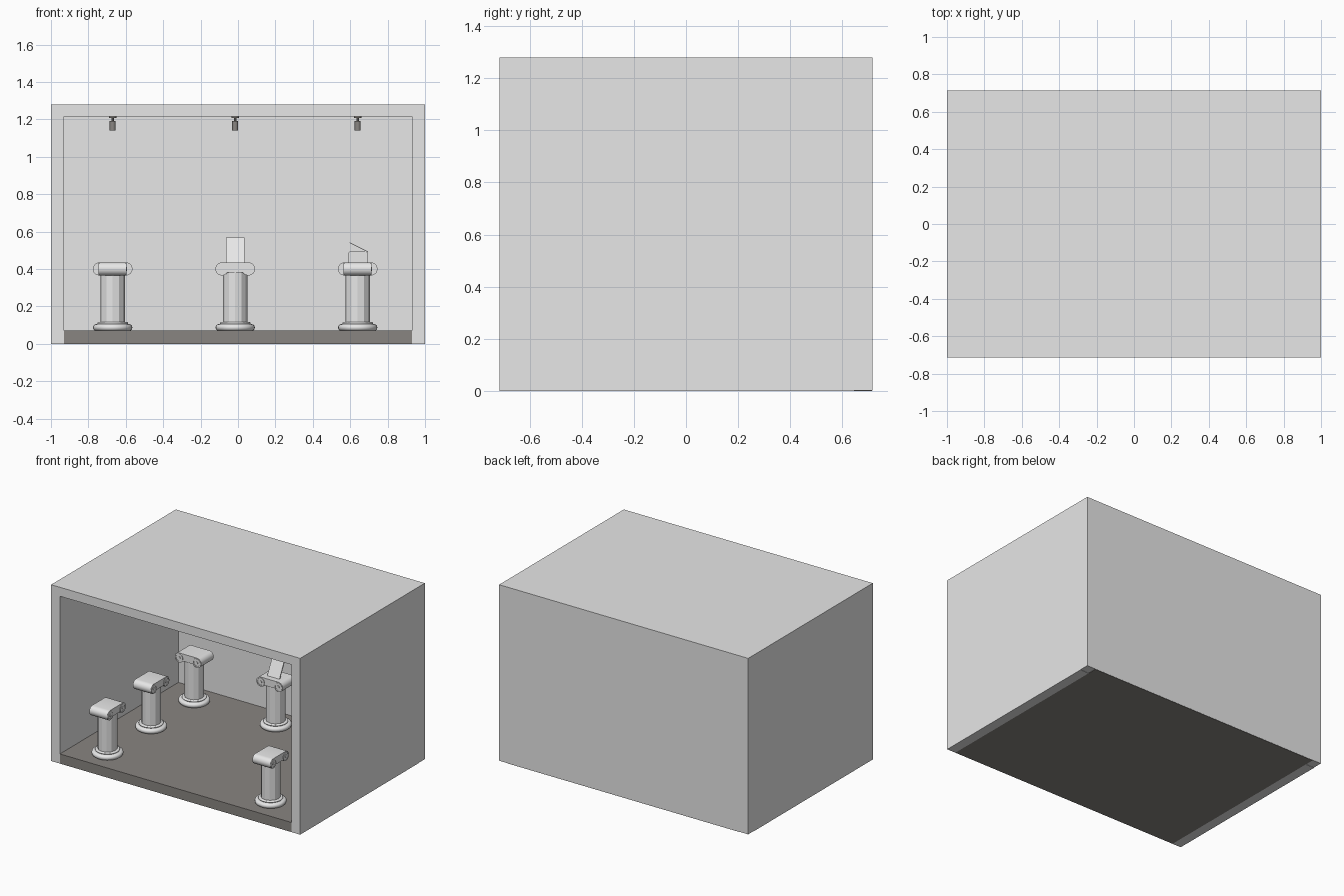
import bpy, bmesh
from math import sin, cos, pi, radians
from mathutils import Matrix, Vector

old = bpy.data.objects.get("Cube")
if old:
    bpy.data.objects.remove(old, do_unlink=True)


def material(name, rgb):
    m = bpy.data.materials.new(name)
    m.use_nodes = True
    m.diffuse_color = (*rgb, 1)
    m.node_tree.nodes["Principled BSDF"].inputs["Base Color"].default_value = (*rgb, 1)
    return m


WHITE = material("plaster_white", (0.8, 0.8, 0.8))
BROWN = material("dark_warm_grey", (0.25, 0.235, 0.22))


def finish(name, bm, mat, matrix=Matrix(), smooth=None):
    bmesh.ops.recalc_face_normals(bm, faces=bm.faces)
    me = bpy.data.meshes.new(name)
    bm.to_mesh(me)
    bm.free()
    me.materials.append(mat)
    ob = bpy.data.objects.new(name, me)
    bpy.context.collection.objects.link(ob)
    ob.matrix_world = matrix
    if smooth:
        bpy.ops.object.select_all(action='DESELECT')
        ob.select_set(True)
        bpy.context.view_layer.objects.active = ob
        bpy.ops.object.shade_smooth_by_angle(angle=radians(smooth))
    return ob


def prism(name, outline, y0, y1, mat, matrix=Matrix(), smooth=None):
    """Extrude an x-z outline along y."""
    bm = bmesh.new()
    face = bm.faces.new([bm.verts.new((x, y0, z)) for x, z in outline])
    new = bmesh.ops.extrude_face_region(bm, geom=[face])["geom"]
    verts = [v for v in new if isinstance(v, bmesh.types.BMVert)]
    bmesh.ops.translate(bm, verts=verts, vec=(0, y1 - y0, 0))
    return finish(name, bm, mat, matrix, smooth)


def box(name, x, y, z, mat, matrix=Matrix()):
    outline = [(x[0], z[0]), (x[1], z[0]), (x[1], z[1]), (x[0], z[1])]
    return prism(name, outline, y[0], y[1], mat, matrix)


def lathe(name, profile, sides, mat, matrix=Matrix(), smooth=None):
    """Revolve (radius, z) points about z, capping both ends."""
    bm = bmesh.new()
    rings = [[bm.verts.new((r * cos(2 * pi * i / sides), r * sin(2 * pi * i / sides), z))
              for i in range(sides)] for r, z in profile]
    for a, b in zip(rings, rings[1:]):
        for i in range(sides):
            j = (i + 1) % sides
            bm.faces.new((a[i], a[j], b[j], b[i]))
    bm.faces.new(rings[0])
    bm.faces.new(rings[-1])
    return finish(name, bm, mat, matrix, smooth)


def arc(cx, cz, r, start, end, n=14):
    angles = [radians(start + (end - start) * i / n) for i in range(n + 1)]
    return [(cx + r * cos(a), cz + r * sin(a)) for a in angles]


# Room shell, open at the front
shell = [(-1, 0), (-1, 1.28), (1, 1.28), (1, 0), (0.93, 0), (0.93, 1.215), (-0.93, 1.215), (-0.93, 0)]
prism("walls_and_ceiling", shell, -0.715, 0.645, WHITE)
box("back_wall", (-1, 1), (0.645, 0.715), (0.002, 1.28), WHITE)
box("floor", (-0.93, 0.93), (-0.715, 0.714), (0, 0.07), BROWN)

# Pedestal parts
ROLL_X, ROLL_Z, ROLL_R, HALF = 0.071, 0.4, 0.035, 0.072
BASE = ([(0.09, 0.07)] + arc(0.087, 0.087, 0.018, -80, 80, 8)
        + [(0.085, 0.106)] + arc(0.076, 0.11, 0.006, -60, 90, 5))
right_roll = arc(ROLL_X, ROLL_Z, ROLL_R, 90, -150)
CAPITAL = right_roll + [(-x, z) for x, z in reversed(right_roll)]
TURN_TO_FRONT = Matrix.Rotation(pi / 2, 4, 'X')


def pedestal(x, y, turned):
    place = Matrix.Translation((x, y, 0))
    if turned:
        place = place @ Matrix.Rotation(pi / 2, 4, 'Z')
    lathe("pedestal_base", BASE, 32, WHITE, place, 40)
    lathe("pedestal_shaft", [(0.065, 0.1), (0.065, 0.39)], 12, WHITE, place)
    prism("pedestal_capital", CAPITAL, -HALF, HALF, WHITE, place, 35)
    # Raised scroll rings and eyes on both faces
    for sx in (-1, 1):
        for sy in (-1, 1):
            spot = place @ Matrix.Translation((sx * ROLL_X, sy * HALF, ROLL_Z)) @ TURN_TO_FRONT
            lathe("scroll_eye", [(0.01, -0.004), (0.01, 0.004)], 12, WHITE, spot, 35)
            bm = bmesh.new()
            n, loops = 20, []
            for r, z in ((0.031, -0.003), (0.031, 0.003), (0.024, 0.003), (0.024, -0.003)):
                loops.append([bm.verts.new((r * cos(2 * pi * i / n), r * sin(2 * pi * i / n), z))
                              for i in range(n)])
            for k in range(4):
                a, b = loops[k], loops[(k + 1) % 4]
                for i in range(n):
                    bm.faces.new((a[i], a[(i + 1) % n], b[(i + 1) % n], b[i]))
            finish("scroll_ring", bm, WHITE, spot, 35)


def spotlight(x, y):
    place = Matrix.Translation((x, y, 0))
    lathe("spotlight_plate", [(0.02, 1.207), (0.02, 1.216)], 16, BROWN, place, 35)
    lathe("spotlight_stem", [(0.007, 1.185), (0.007, 1.21)], 10, BROWN, place, 35)
    lathe("spotlight_can", [(0.016, 1.14), (0.016, 1.19)], 16, BROWN, place, 35)


# Side columns of three, with one more in the centre at the back
LEFT, MID, RIGHT = 0.64, -0.015, -0.67
FRONT, CENTRE, BACK = -0.54, -0.04, 0.455
spots = [(x, y) for x in (LEFT, RIGHT) for y in (FRONT, CENTRE, BACK)] + [(MID, BACK)]
for x, y in spots:
    pedestal(x, y, turned=(y != BACK))
    spotlight(x, y)

# Leaning panel on the centre pedestal
lean = Matrix.Translation((MID, 0.424, 0.434)) @ Matrix.Rotation(radians(-27), 4, 'X')
box("leaning_panel", (-0.048, 0.05), (0, 0.008), (0, 0.15), WHITE, lean)

# Small case with a slanted lid
case = Matrix.Translation((LEFT, CENTRE, 0))
outline = [(-0.05, 0.434), (0.055, 0.434), (0.055, 0.486), (0.045, 0.495), (-0.04, 0.495), (-0.05, 0.486)]
prism("small_case", outline, -0.05, 0.05, WHITE, case)
lid = [(-0.045, 0.54), (0.055, 0.489), (0.055, 0.493), (-0.045, 0.544)]
prism("case_lid", lid, -0.05, 0.05, WHITE, case)
